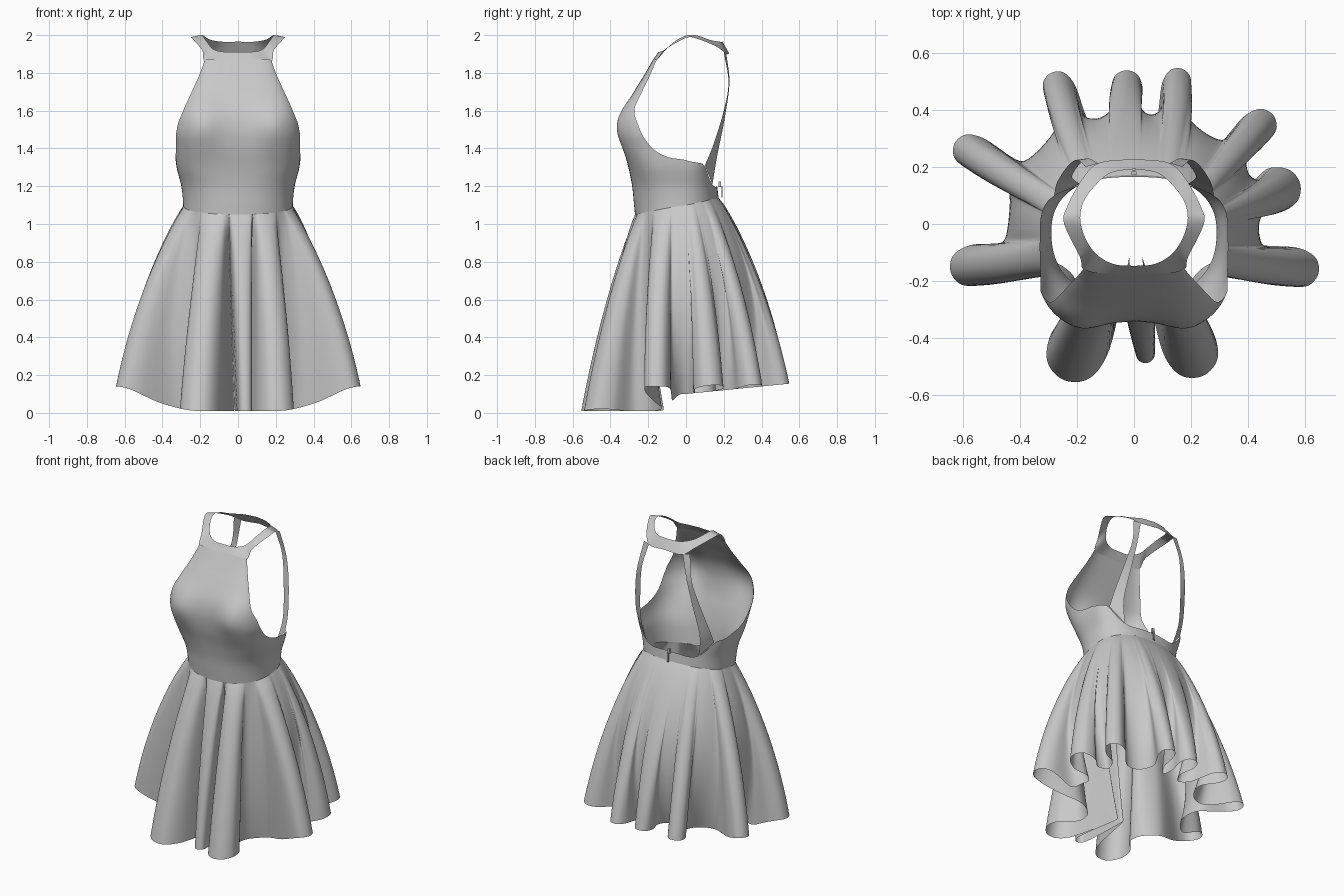
import bpy, bmesh, math
from mathutils import Vector

cube = bpy.data.objects.get("Cube")
if cube:
    bpy.data.objects.remove(cube, do_unlink=True)

fabric = bpy.data.materials.new("grey fabric")
fabric.use_nodes = True
GREY = (0.58, 0.58, 0.58, 1)
fabric.diffuse_color = GREY
fabric.node_tree.nodes["Principled BSDF"].inputs["Base Color"].default_value = GREY


# ---- helpers ----
def curve(keys, v):
    """Smooth interpolation through keys of the form (parameter, values...)."""
    n = len(keys)
    v = min(max(v, keys[0][0]), keys[-1][0])
    i = 0
    while i < n - 2 and v > keys[i + 1][0]:
        i += 1
    h = keys[i + 1][0] - keys[i][0]
    t = (v - keys[i][0]) / h

    def component(k):
        def slope(j):
            return (keys[j + 1][k] - keys[j][k]) / (keys[j + 1][0] - keys[j][0])

        def tangent(j):
            if j == 0:
                return slope(0)
            if j == n - 1:
                return slope(n - 2)
            before, after = keys[j][0] - keys[j - 1][0], keys[j + 1][0] - keys[j][0]
            return (slope(j - 1) * after + slope(j) * before) / (before + after)

        return (keys[i][k] * (1 + 2 * t) * (1 - t) ** 2 + keys[i + 1][k] * t * t * (3 - 2 * t)
                + h * (tangent(i) * t * (1 - t) ** 2 - tangent(i + 1) * t * t * (1 - t)))

    return [component(k) for k in range(1, len(keys[0]))]


def add_grid(bm, rows, closed=False):
    grid = [[bm.verts.new(p) for p in row] for row in rows]
    for low, high in zip(grid, grid[1:]):
        count = len(low)
        for i in range(count if closed else count - 1):
            j = (i + 1) % count
            bm.faces.new((low[i], low[j], high[j], high[i]))


def finish(name, bm, mirrored=False):
    bmesh.ops.remove_doubles(bm, verts=bm.verts, dist=0.0008)
    bmesh.ops.recalc_face_normals(bm, faces=bm.faces)
    for face in bm.faces:
        face.smooth = True
    mesh = bpy.data.meshes.new(name)
    bm.to_mesh(mesh)
    bm.free()
    mesh.materials.append(fabric)
    obj = bpy.data.objects.new(name, mesh)
    bpy.context.collection.objects.link(obj)
    if mirrored:
        obj.modifiers.new("mirror", "MIRROR").use_clip = True


def smooth(v, low, high):
    t = min(max((v - low) / (high - low), 0), 1)
    return t * t * (3 - 2 * t)


# ---- body shape: angle 0 is the front, 180 the back ----
CORNER, BUST_Z, CENTRE_Y = 62, 1.5, -0.03
# height, half width, front, back, squareness
BODY = [(1.0, .29, -.265, .175, 2.2), (1.1, .29, -.275, .175, 2.3),
        (1.2, .30, -.285, .165, 2.5), (1.3, .325, -.305, .15, 3),
        (1.4, .335, -.33, .14, 3.6), (BUST_Z, .345, -.34, .14, 4), (1.6, .31, -.33, .14, 4)]
# height, edge half width, middle y, edge y
PANEL = [(1.4, .31, -.33, -.227), (BUST_Z, .324, -.34, -.243), (1.6, .29, -.325, -.268),
         (1.7, .245, -.275, -.232), (1.8, .20, -.215, -.185), (1.87, .175, -.175, -.155)]
# angle, height of the armhole and back edge
EDGE = [(CORNER, BUST_Z), (66, 1.46), (75, 1.395), (85, 1.355), (95, 1.335),
        (110, 1.325), (126, 1.31), (144, 1.22), (180, 1.2)]


def power(v, n):
    return math.copysign(abs(v) ** (2 / n), v)


def bust(x, y, z):
    swell = math.exp(-((z - 1.52) / .12) ** 2 - ((abs(x) - .19) / .1) ** 2)
    return (x, y - .033 * swell * smooth(-y, .2, .3), z)


def body_point(angle, z):
    a = math.radians(angle)
    width, front, back, n = curve(BODY, z)
    c = power(math.cos(a), n)
    depth = CENTRE_Y - front if c > 0 else back - CENTRE_Y
    return bust(width * power(math.sin(a), n), CENTRE_Y - depth * c, z)


def panel_point(angle, z):
    a, corner = math.radians(angle), math.radians(CORNER)
    width, middle, edge = curve(PANEL, z)
    s = power(math.sin(a), 4) / power(math.sin(corner), 4)
    g = (1 - power(math.cos(a), 4)) / (1 - power(math.cos(corner), 4))
    return bust(width * s, middle + (edge - middle) * g, z)


def seam_height(angle):
    return 1.05 + .045 * (1 - math.cos(math.radians(angle)))


def edge_height(angle):
    return BUST_Z if abs(angle) <= CORNER else curve(EDGE, abs(angle))[0]


# ---- bodice: waist band and front panel ----
bm = bmesh.new()
ROWS = 18
add_grid(bm, [[body_point(a, seam_height(a) + (edge_height(a) - seam_height(a)) * r / ROWS)
               for a in range(-180, 180, 2)] for r in range(ROWS + 1)], closed=True)
add_grid(bm, [[panel_point(a, BUST_Z + (PANEL[-1][0] - BUST_Z) * r / ROWS)
               for a in range(-CORNER, CORNER + 1, 2)] for r in range(ROWS + 1)])
finish("bodice", bm)


# ---- collar and straps: inner and outer edge of one half ----
def ribbon(name, keys, steps):
    bm = bmesh.new()
    rows = []
    for i in range(steps + 1):
        p = curve(keys, keys[-1][0] * i / steps)
        inner, outer = Vector(p[:3]), Vector(p[3:])
        rows.append([inner.lerp(outer, k / 3) for k in range(4)])
    add_grid(bm, rows)
    finish(name, bm, mirrored=True)


COLLAR = [(0, 0, -.147, 1.91, 0, -.181, 1.86), (1, .07, -.141, 1.911, .1, -.179, 1.86),
          (2, .13, -.108, 1.925, .176, -.16, 1.86), (3, .168, -.055, 1.97, .19, -.115, 1.92),
          (4, .188, .01, 2, .245, 0, 1.985), (5, .18, .07, 1.995, .235, .06, 1.98),
          (6, .145, .125, 1.975, .18, .16, 1.94), (7, .085, .178, 1.965, .12, .215, 1.9),
          (8, 0, .193, 1.965, 0, .228, 1.905)]
ribbon("collar", COLLAR, 48)

STRAP = [(0, .28, .1, 1.31, .19, .14, 1.21), (1, .27, .145, 1.42, .217, .165, 1.36),
         (2, .235, .2, 1.6, .195, .205, 1.56), (3, .2, .225, 1.75, .165, .23, 1.75),
         (4, .17, .2, 1.91, .125, .213, 1.905)]
ribbon("back_straps", STRAP, 28)

# ---- skirt: folds as angle, reach, half width, then the valley after each ----
FOLDS = [(5, .49, .035), (24.5, .585, .095), (75, .67, .068), (103.5, .6, .08),
         (128, .62, .06), (163, .57, .05), (183, .54, .055), (209, .605, .055),
         (246, .69, .06), (284.5, .665, .072), (335.5, .6, .105)]
VALLEYS = [(14, .12), (49, .28), (90, .36), (116, .39), (145, .33), (173, .32), (196, .32),
           (227, .36), (265, .37), (311, .28), (352, .12)]


def direction(angle):
    a = math.radians(angle)
    return Vector((math.sin(a), -math.cos(a)))


hem = []
previous = (VALLEYS[-1][0] - 360, VALLEYS[-1][1])
for (angle, reach, half), valley in zip(FOLDS, VALLEYS):
    out = direction(angle)
    side = Vector((-out.y, out.x))
    points = [out * (reach - back * half) + side * across * half
              for back, across in ((1.2, -1), (.3, -.7), (0, 0), (.3, .7), (1.2, 1))]
    # narrow neck where the fold leaves the body
    if previous[1] > .2:
        points.insert(0, out * (previous[1] + .05) - side * half * .65)
    if valley[1] > .2:
        points.append(out * (valley[1] + .05) + side * half * .65)
    points.insert(0, direction(previous[0]) * previous[1])
    for k, p in enumerate(points):
        hem.append((p.x, p.y, previous[0] + (valley[0] - previous[0]) * k / len(points)))
    previous = valley
hem.append((hem[0][0], hem[0][1], previous[0]))

keys, length = [(0, *hem[0])], 0
for a, b in zip(hem, hem[1:]):
    length += math.sqrt(math.dist(a[:2], b[:2]))
    keys.append((length, *b))

COLUMNS, LEVELS = 480, 26
columns = []
for i in range(COLUMNS):
    x, y, angle = curve(keys, length * i / COLUMNS)
    rise = max(smooth(abs(x), .2, .64), smooth(y, -.14, -.02))
    bottom = Vector((x, y, .01 + .09 * rise + .1 * max(y, 0) + .04 * smooth(abs(x), .4, .65)))
    top = Vector(body_point(angle, seam_height(angle)))
    # the cloth swells over the hips before it falls into folds
    hips = smooth(-direction(angle).y * -1, -.75, -.35)
    swell = .015 + hips * (.015 + .4 * max(0, .55 - math.hypot(x, y)))
    column = []
    for r in range(LEVELS + 1):
        t = r / LEVELS
        p = top.lerp(bottom, t ** .83) + direction(angle).to_3d() * swell * 4 * t * (1 - t)
        p.z = top.z + (bottom.z - top.z) * t
        column.append(p)
    columns.append(column)
bm = bmesh.new()
add_grid(bm, list(zip(*columns)), closed=True)
finish("skirt", bm)

# ---- zip slider and pull ----
for name, size, place in (("zip_slider", (.016, .014, .03), (0, .178, 1.21)),
                          ("zip_pull", (.012, .006, .06), (0, .19, 1.17))):
    bpy.ops.mesh.primitive_cube_add(size=1, location=place)
    part = bpy.context.object
    part.name = name
    part.scale = size
    part.data.materials.append(fabric)
